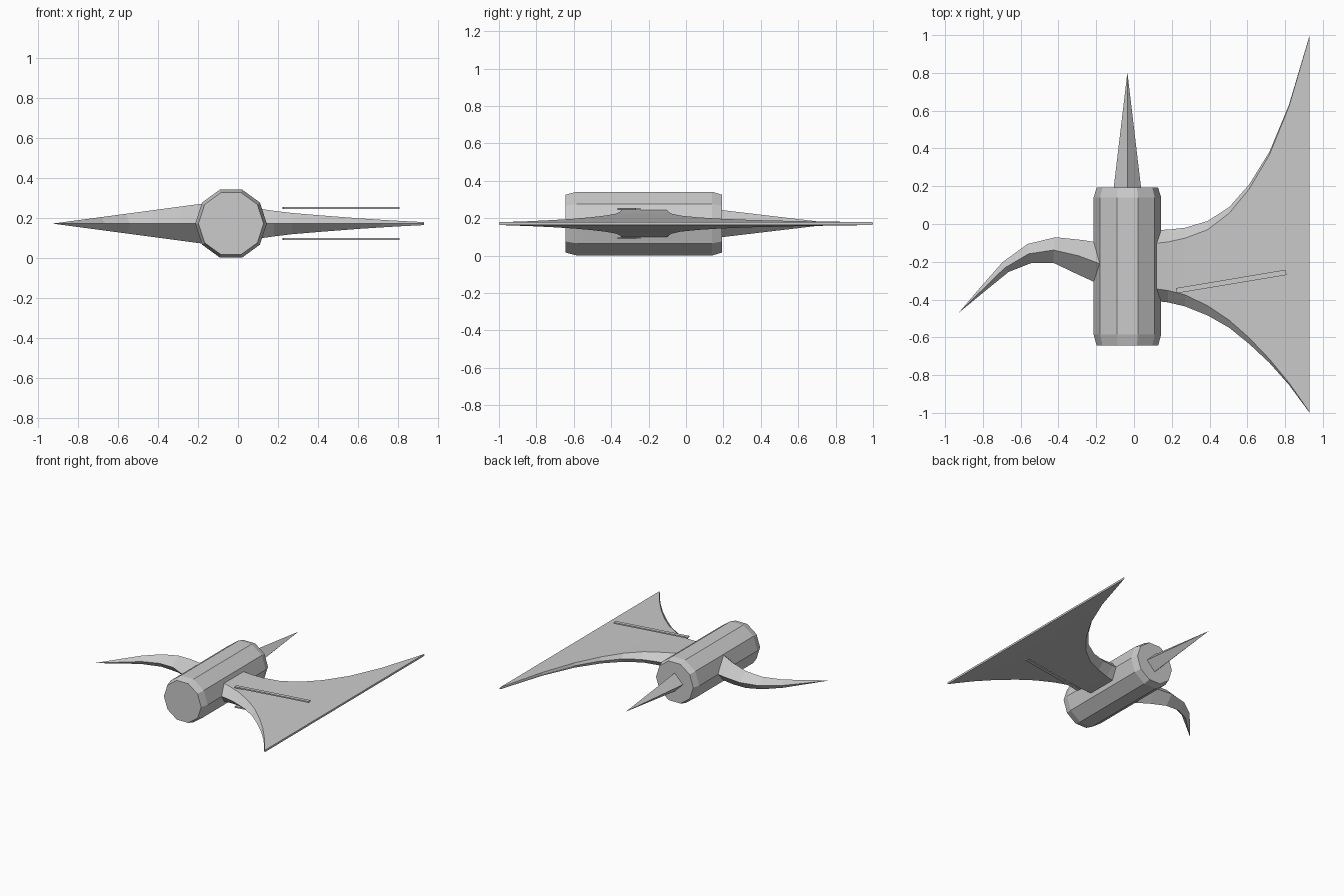
import bpy, bmesh, math
from mathutils import Vector

if "Cube" in bpy.data.objects:
    bpy.data.objects.remove(bpy.data.objects["Cube"])

CZ = 0.171   # height of the symmetry plane
CX = -0.035  # axis of the hull

grey = bpy.data.materials.new("light_grey")
grey.diffuse_color = (0.6, 0.6, 0.6, 1)
grey.use_nodes = True
grey.node_tree.nodes["Principled BSDF"].inputs["Base Color"].default_value = grey.diffuse_color


def loft(name, rings):
    """Skin a list of closed rings that share a point count, capping both ends."""
    bm = bmesh.new()
    loops = [[bm.verts.new(p) for p in ring] for ring in rings]
    n = len(loops[0])
    for a, b in zip(loops, loops[1:]):
        for i in range(n):
            j = (i + 1) % n
            bm.faces.new((a[i], a[j], b[j], b[i]))
    bm.faces.new(loops[0])
    bm.faces.new(loops[-1])
    bmesh.ops.remove_doubles(bm, verts=bm.verts, dist=0.0005)
    bmesh.ops.recalc_face_normals(bm, faces=bm.faces)
    mesh = bpy.data.meshes.new(name)
    bm.to_mesh(mesh)
    bm.free()
    mesh.materials.append(grey)
    obj = bpy.data.objects.new(name, mesh)
    bpy.context.collection.objects.link(obj)
    return obj


def ring_y(y, r, sides):
    """Regular polygon around the hull axis."""
    return [(CX + r * math.cos(math.tau * i / sides), y,
             CZ + r * math.sin(math.tau * i / sides)) for i in range(sides)]


# Ten-sided hull with chamfered ends
R = 0.179
loft("hull", [ring_y(-0.643, R * 0.91, 10), ring_y(-0.585, R, 10),
              ring_y(0.14, R, 10), ring_y(0.192, R * 0.91, 10)])

# Four-sided spike on the rear end
loft("rear_spike", [ring_y(0.17, 0.075, 4), ring_y(0.803, 0.0001, 4)])

# Curved horn: outer edge, ridge and inner edge (x, y) at each section
horn = [((-0.15, -0.105), (-0.15, -0.222), (-0.15, -0.335)),
        ((-0.272, -0.085), (-0.294, -0.168), (-0.304, -0.264)),
        ((-0.415, -0.070), (-0.426, -0.138), (-0.426, -0.206)),
        ((-0.564, -0.106), (-0.558, -0.158), (-0.542, -0.206)),
        ((-0.696, -0.202), (-0.685, -0.233), (-0.664, -0.254)),
        ((-0.812, -0.334), (-0.802, -0.347), (-0.792, -0.358)),
        ((-0.928, -0.470), (-0.928, -0.470), (-0.928, -0.470))]
rings = []
for outer, ridge, inner in horn:
    h = 0.1 * (ridge[0] + 0.928) / 0.75
    rings.append([(*outer, CZ), (*ridge, CZ + h), (*inner, CZ), (*ridge, CZ - h)])
loft("side_horn", rings)

# Flared wing: x, rear edge, rear flat, front flat, front edge, half height
wing = [(0.09, -0.032, -0.105, -0.340, -0.405, 0.077),
        (0.18, -0.030, -0.095, -0.352, -0.415, 0.064),
        (0.27, -0.020, -0.075, -0.375, -0.436, 0.053),
        (0.39, 0.016, -0.030, -0.433, -0.484, 0.043),
        (0.505, 0.090, 0.058, -0.510, -0.550, 0.034),
        (0.61, 0.210, 0.186, -0.603, -0.635, 0.026),
        (0.717, 0.382, 0.366, -0.715, -0.735, 0.019),
        (0.82, 0.630, 0.620, -0.840, -0.851, 0.013),
        (0.93, 1.000, 0.996, -0.997, -1.000, 0.0075)]
loft("wing", [[(x, a, CZ), (x, b, CZ + h), (x, c, CZ + h),
               (x, d, CZ), (x, c, CZ - h), (x, b, CZ - h)]
              for x, a, b, c, d, h in wing])

# Thin straight bars above and below the wing
start, end = Vector((0.225, -0.353, 0)), Vector((0.805, -0.256, 0))
side = (end - start).normalized().cross(Vector((0, 0, 1))) * 0.014
for name, z in (("upper_bar", CZ + 0.078), ("lower_bar", CZ - 0.078)):
    loft(name, [[p + side * s + Vector((0, 0, z + t))
                 for s, t in ((-1, -0.005), (1, -0.005), (1, 0.005), (-1, 0.005))]
                for p in (start, end)])
